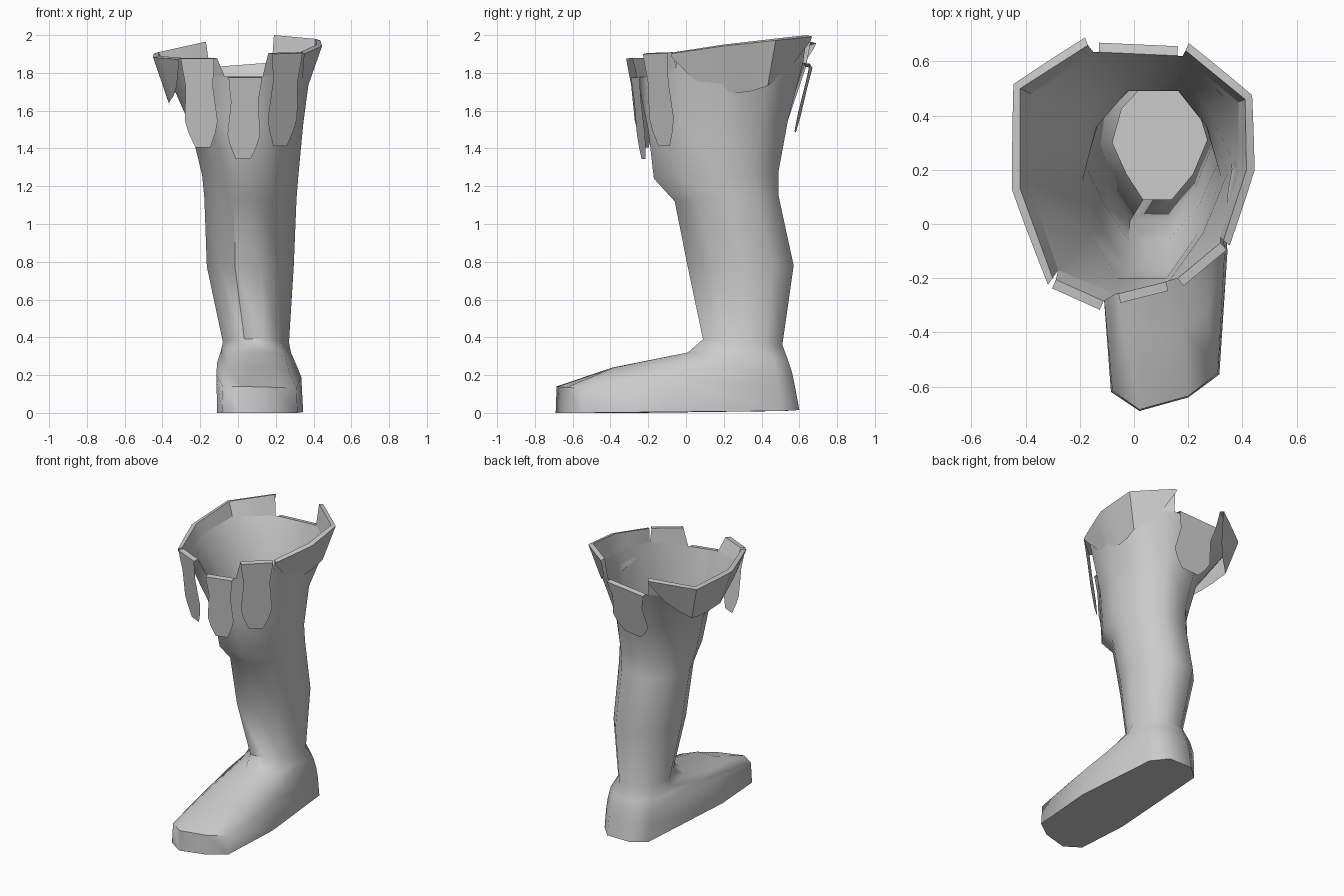
import bpy, bmesh, math
from mathutils import Vector

cube = bpy.data.objects.get("Cube")
if cube:
    bpy.data.objects.remove(cube, do_unlink=True)

leather = bpy.data.materials.new("grey leather")
leather.use_nodes = True
GREY = (0.6, 0.6, 0.6, 1)
leather.diffuse_color = GREY
leather.node_tree.nodes["Principled BSDF"].inputs["Base Color"].default_value = GREY


def finish(bm, name, angle):
    """Turn a bmesh into a smooth-shaded object."""
    mesh = bpy.data.meshes.new(name)
    bm.to_mesh(mesh)
    bm.free()
    mesh.materials.append(leather)
    ob = bpy.data.objects.new(name, mesh)
    bpy.context.collection.objects.link(ob)
    bpy.ops.object.select_all(action='DESELECT')
    ob.select_set(True)
    bpy.context.view_layer.objects.active = ob
    bpy.ops.object.shade_smooth_by_angle(angle=math.radians(angle))
    return ob


def loft(bm, rows, closed=False):
    """Skin a list of point rows with quads."""
    rows = [[bm.verts.new(p) for p in row] for row in rows]
    for a, b in zip(rows, rows[1:]):
        n = len(a)
        for i in range(n if closed else n - 1):
            j = (i + 1) % n
            bm.faces.new((a[i], a[j], b[j], b[i]))
    return rows


# Ten-sided leg section, clockwise from the back left corner
SECTION = [(-.8, .6), (-.35, 1), (.4, 1), (.8, .6), (1, .05),
           (.7, -.55), (.25, -1), (-.35, -1), (-.7, -.55), (-1, 0)]


def leg_ring(x0, x1, y0, y1, z_front, z_back):
    ring = []
    for u, v in SECTION:
        z = z_front + (z_back - z_front) * (v + 1) / 2
        ring.append(((x0 + x1) / 2 + u * (x1 - x0) / 2,
                     (y0 + y1) / 2 + v * (y1 - y0) / 2, z))
    return ring


# Foot sections, from the sole up to the instep
sole = [(-.07, .52, .01), (.02, .6, .015), (.2, .6, .015), (.29, .5, .01), (.345, -.1, .005),
        (.315, -.555, 0), (.2, -.64, 0), (.02, -.69, 0), (-.085, -.62, 0), (-.11, -.25, 0)]
welt = [(-.075, .51, .14), (.02, .575, .15), (.2, .575, .15), (.285, .49, .14), (.335, -.1, .19),
        (.31, -.55, .13), (.2, -.635, .135), (.02, -.685, .14), (-.08, -.615, .14), (-.115, -.22, .2)]
vamp = [(-.08, .5, .21), (.025, .56, .22), (.195, .56, .22), (.28, .48, .21), (.315, .08, .24),
        (.27, -.33, .22), (.18, -.38, .24), (.05, -.39, .24), (-.05, -.35, .23), (-.11, .05, .27)]
instep = [(-.07, .48, .29), (.03, .54, .28), (.19, .54, .28), (.27, .46, .29), (.28, .28, .32),
          (.25, .09, .31), (.17, .01, .32), (.05, .01, .32), (-.05, .09, .32), (-.09, .3, .33)]

# Top edge of the leg, and the higher edge that the cuff folds over
brim = [(-.38, .48, 1.82), (-.15, .635, 1.83), (.18, .62, 1.855), (.385, .45, 1.84), (.385, .2, 1.83),
        (.32, -.05, 1.82), (.13, -.21, 1.78), (-.07, -.26, 1.78), (-.28, -.17, 1.8), (-.385, .14, 1.82)]
rim = [(-.42, .5, 1.91), (-.17, .66, 1.965), (.19, .64, 2.0), (.41, .46, 1.98), (.415, .2, 1.95),
       (.33, -.06, 1.91), (.15, -.21, 1.905), (-.1, -.29, 1.88), (-.3, -.2, 1.88), (-.42, .13, 1.89)]
brim = [Vector(p) for p in brim]
rim = [Vector(p) for p in rim]

# Foot and leg in one skin, open at the top
bm = bmesh.new()
rows = loft(bm, [sole, welt, vamp, instep,
                 leg_ring(-.08, .27, .09, .51, .39, .36),
                 leg_ring(-.165, .295, .01, .57, .77, .78),
                 leg_ring(-.178, .31, -.06, .49, 1.12, 1.15),
                 leg_ring(-.19, .32, -.17, .49, 1.24, 1.28),
                 leg_ring(-.255, .345, -.2, .54, 1.5, 1.55),
                 brim], closed=True)
bm.faces.new(rows[0])
bmesh.ops.recalc_face_normals(bm, faces=bm.faces)
finish(bm, "boot_body", 55)


def outward(p):
    d = Vector((p.x, p.y - .22, 0))
    return d.normalized()


def subdivide(points, n):
    out = []
    for a, b in zip(points, points[1:]):
        out += [a.lerp(b, k / n) for k in range(n)]
    return out + [points[-1]]


def side_cuff(name, ids):
    """Raised wall that folds outwards and hangs with a rounded lower edge."""
    base = subdivide([brim[i] for i in ids], 3)
    top = subdivide([rim[i] for i in ids], 3)
    fold = [p + outward(p) * .03 - Vector((0, 0, .008)) for p in top]
    hang = []
    for k, p in enumerate(fold):
        drop = .02 + .24 * max(0, math.sin(math.pi * k / (len(fold) - 1))) ** .6
        hang.append(p - outward(p) * .35 * drop - Vector((0, 0, drop)))
    bm = bmesh.new()
    loft(bm, [base, top, fold, hang])
    finish(bm, name, 35)


side_cuff("left_cuff", [2, 3, 4, 5])
side_cuff("right_cuff", [8, 9, 0, 1])

# Strap outline: share of the length, share of the width
STRAP = [(0, 1), (.08, .97), (.3, .82), (.7, .98), (.84, .8), (1, .45)]


def strap(name, a, b, length, lean, wall=None):
    """Tongue folded over the edge from a to b."""
    edge = (b - a).normalized()
    out = Vector((edge.y, -edge.x, 0)).normalized()
    if out.dot(outward((a + b) / 2)) < 0:
        out = -out
    a, b = a.lerp(b, .06), b.lerp(a, .06)
    rows = [wall] if wall else []
    rows.append([a, b])
    mid = (a + b) / 2 + out * .035
    for t, w in STRAP:
        centre = mid - out * lean * t - Vector((0, 0, length * t + .005))
        rows.append([centre + (a - b) * w / 2, centre + (b - a) * w / 2])
    bm = bmesh.new()
    loft(bm, rows)
    finish(bm, name, 35)


strap("front_strap", brim[6], brim[7], .43, .045)
strap("back_strap", brim[1], brim[2], .35, .085)
strap("front_left_strap", rim[5], rim[6], .49, .06, [brim[5], brim[6]])
strap("front_right_strap", rim[7], rim[8], .47, .07, [brim[7], brim[8]])
